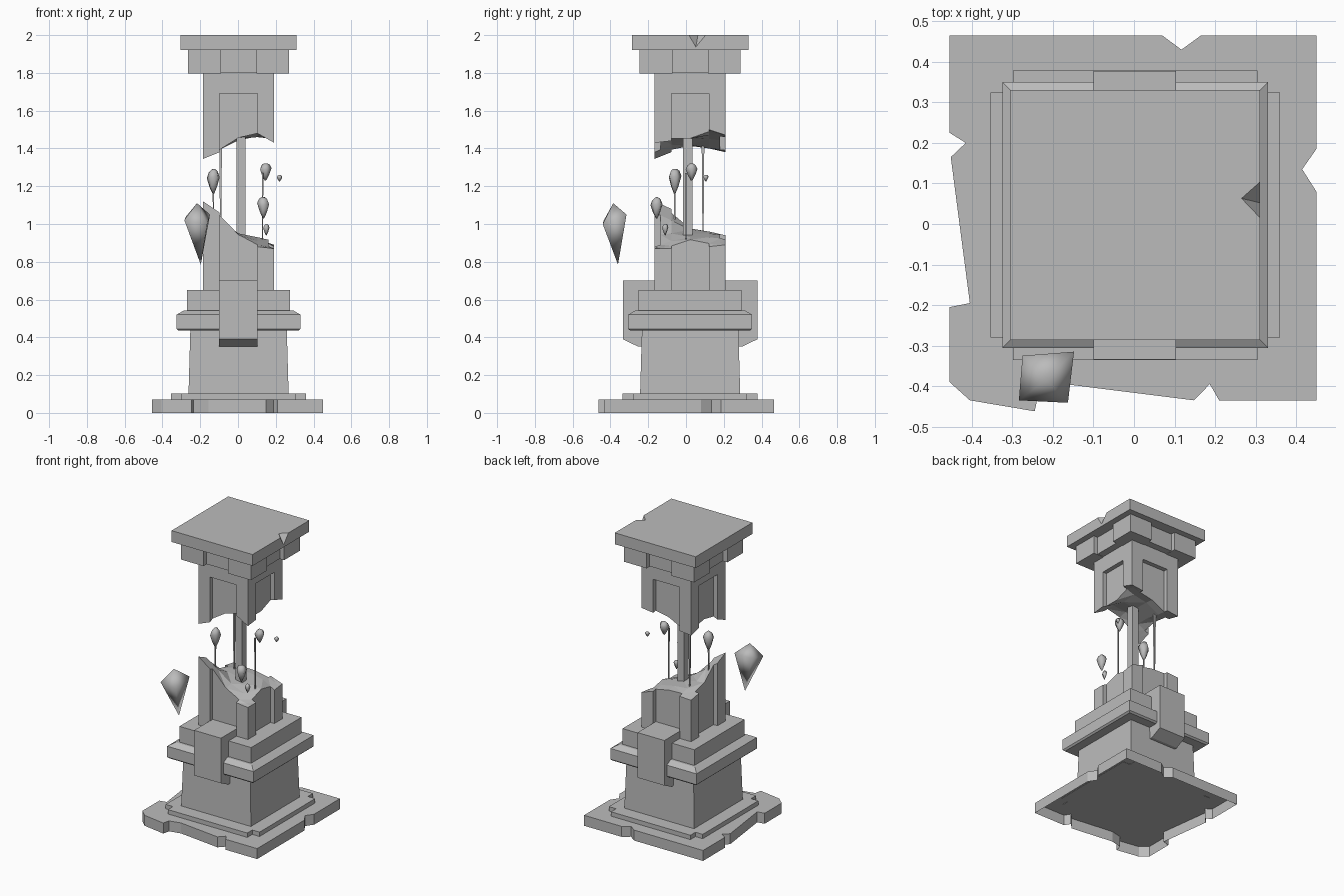
import bpy, bmesh
from math import cos, sin, pi

if "Cube" in bpy.data.objects:
    bpy.data.objects.remove(bpy.data.objects["Cube"], do_unlink=True)

CX, CY = 0.003, 0.022        # pillar axis
HALF = 0.188                 # half width of the column

stone = bpy.data.materials.new("grey_stone")
stone.use_nodes = True
stone.diffuse_color = (0.5, 0.5, 0.5, 1)
stone.node_tree.nodes["Principled BSDF"].inputs["Base Color"].default_value = (0.5, 0.5, 0.5, 1)


def finish(name, bm, smooth=False):
    bmesh.ops.recalc_face_normals(bm, faces=bm.faces)
    mesh = bpy.data.meshes.new(name)
    bm.to_mesh(mesh)
    bm.free()
    mesh.materials.append(stone)
    for p in mesh.polygons:
        p.use_smooth = smooth
    ob = bpy.data.objects.new(name, mesh)
    bpy.context.collection.objects.link(ob)
    return ob


def loft(name, rings, smooth=False, bottom=True):
    """Skin a stack of rings that have equal point counts."""
    bm = bmesh.new()
    rows = [[bm.verts.new(p) for p in ring] for ring in rings]
    n = len(rows[0])
    for a, b in zip(rows, rows[1:]):
        for i in range(n):
            j = (i + 1) % n
            bm.faces.new((a[i], a[j], b[j], b[i]))
    bm.faces.new(rows[-1])
    if bottom:
        bm.faces.new(rows[0])
    return finish(name, bm, smooth)


def square(r, z, x=CX, y=CY):
    return [(x - r, y - r, z), (x + r, y - r, z), (x + r, y + r, z), (x - r, y + r, z)]


def tower(name, profile):
    return loft(name, [square(r, z) for r, z in profile])


# Chipped ground slab, open underneath
outline = [(-.455, .465), (.07, .465), (.117, .43), (.165, .465), (.45, .465),
           (.45, .185), (.415, .135), (.45, .08), (.45, -.435), (.21, -.435),
           (.187, -.395), (.148, -.435), (-.155, -.397), (-.235, -.415), (-.245, -.462),
           (-.405, -.435), (-.455, -.39), (-.455, -.205), (-.405, -.195),
           (-.452, .165), (-.415, .2), (-.455, .225)]
loft("ground_slab", [[(x, y, z) for x, y in outline] for z in (0, .072)], bottom=False)

# Step with notched corners
a, b = .357, .302
notched = [(-b, -a), (b, -a), (b, -b), (a, -b), (a, b), (b, b),
           (b, a), (-b, a), (-b, b), (-a, b), (-a, -b), (-b, -b)]
loft("notched_step", [[(CX + x, CY + y, z) for x, y in notched] for z in (.07, .102)])

# Tapered pedestal, collar and plinth
tower("pedestal", [(.265, .1), (.255, .45)])
tower("collar", [(.317, .435), (.328, .445), (.328, .52), (.29, .542)])
tower("plinth", [(.273, .53), (.273, .65)])

# Front and back keystones
key_profile = [(.15, .352), (.278, .352), (.356, .39), (.356, .7), (.15, .7)]
for name, s in (("front_keystone", -1), ("back_keystone", 1)):
    loft(name, [[(x, CY + s * y, z) for y, z in key_profile] for x in (-.1, .104)])


# Broken column parts: four corner posts around recessed panels
KNOTS = [-HALF, -.1, 0, .1, HALF]
GRID = [-HALF, -.158, -.1, 0, .1, .158, HALF]


def height(table, x, y):
    def cell(v):
        i = max(k for k in range(4) if KNOTS[k] <= v)
        return i, (v - KNOTS[i]) / (KNOTS[i + 1] - KNOTS[i])
    (i, u), (j, v) = cell(x), cell(y)
    low = table[j][i] * (1 - u) + table[j][i + 1] * u
    high = table[j + 1][i] * (1 - u) + table[j + 1][i + 1] * u
    return (low * (1 - v) + high * v) / 100


def broken_column(name, table, flat_z):
    bm = bmesh.new()
    vs = [[bm.verts.new((CX + x, CY + y, height(table, x, y))) for x in GRID] for y in GRID]
    for j in range(6):
        for i in range(6):
            recessed = (i in (0, 5) and j in (2, 3)) or (j in (0, 5) and i in (2, 3))
            if not recessed:
                bm.faces.new((vs[j][i], vs[j][i + 1], vs[j + 1][i + 1], vs[j + 1][i]))
    for v in [v for v in bm.verts if not v.link_faces]:
        bm.verts.remove(v)
    keep = bm.faces[:]
    ext = bmesh.ops.extrude_face_region(bm, geom=keep, use_keep_orig=True)
    for v in ext["geom"]:
        if isinstance(v, bmesh.types.BMVert):
            v.co.z = flat_z
    bmesh.ops.triangulate(bm, faces=keep)
    return finish(name, bm)


# Break heights in hundredths, rows front to back, columns left to right
broken_column("lower_column", [
    [112, 106, 94, 88, 87],
    [108, 102, 95, 91, 87],
    [98, 97, 95, 93, 91],
    [95, 96, 95, 93, 88],
    [93.5, 94, 94, 92, 89]], .64)
broken_column("upper_column", [
    [134.5, 138, 145, 148, 143],
    [138, 142, 147, 148, 144],
    [141, 142, 145, 146, 145],
    [140, 140, 145, 147, 150],
    [138, 139, 144, 146, 147]], 1.7)
tower("column_header", [(HALF, 1.69), (HALF, 1.81)])

# Capital: recessed core with four corner blocks
tower("capital_core", [(.236, 1.8), (.236, 1.93)])
for side, sx in (("left", 1), ("right", -1)):
    for end, sy in (("front", -1), ("back", 1)):
        loft(f"capital_block_{end}_{side}",
             [square(.0865, z, CX + sx * .1805, CY + sy * .1805) for z in (1.797, 1.925)])

# Cap slab with a chip in one edge
cap = tower("cap_slab", [(.308, 1.922), (.308, 2)])
bm = bmesh.new()
for p in [(.32, .12, 2.01), (.258, .065, 2.01), (.32, .0, 2.01), (.32, .05, 1.925)]:
    bm.verts.new(p)
bmesh.ops.convex_hull(bm, input=bm.verts[:])
cutter = finish("chip_cutter", bm)
cutter.hide_render = True
cutter.hide_viewport = True
cut = cap.modifiers.new("chip", "BOOLEAN")
cut.operation = "DIFFERENCE"
cut.object = cutter
cut.solver = "EXACT"

# Inner core rod and thin strands
loft("core_rod", [square(.025, z, .016, .01) for z in (.92, 1.47)])
for name, x, y, z0, z1, r in (("back_strand", -.092, .09, .94, 1.42, .007),
                              ("right_strand", -.13, -.06, .98, 1.18, .004),
                              ("left_strand", .13, 0, .9, 1.27, .004)):
    loft(name, [square(.003, z0, x, y), square(r, z1, x, y)])


# Floating stone fragments
def fragment(name, x, y, z0, z1, r, sides=5, turn=.4):
    h = z1 - z0
    rings = []
    for t, w in ((0, .12), (.3, .6), (.68, 1), (.9, .7), (1, .3)):
        rings.append([(x + r * w * cos(turn + 2 * pi * i / sides),
                       y + r * w * sin(turn + 2 * pi * i / sides),
                       z0 + h * t + .06 * h * w * sin(2 * i)) for i in range(sides)])
    return loft(name, rings, True)


fragment("fragment_right", -.13, -.06, 1.16, 1.29, .036)
fragment("fragment_left", .145, .03, 1.23, 1.32, .033, 5, 1.2)
fragment("fragment_front", .135, -.155, 1.03, 1.14, .034, 5, 2)
fragment("fragment_small_high", .22, .105, 1.225, 1.26, .016, 4)
fragment("fragment_small_low", .15, -.11, .94, 1.0, .018, 4)

# Large pointed shard beside the front corner
bm = bmesh.new()
belt = [(-.284, -.435, 1.02), (-.163, -.441, 1.0), (-.148, -.315, 1.05), (-.275, -.325, 1.04)]
ring = [bm.verts.new(p) for p in belt]
for tip in ((-.217, -.385, 1.11), (-.197, -.36, .785)):
    t = bm.verts.new(tip)
    for i in range(4):
        bm.faces.new((ring[i], ring[(i + 1) % 4], t))
finish("large_shard", bm, True)
